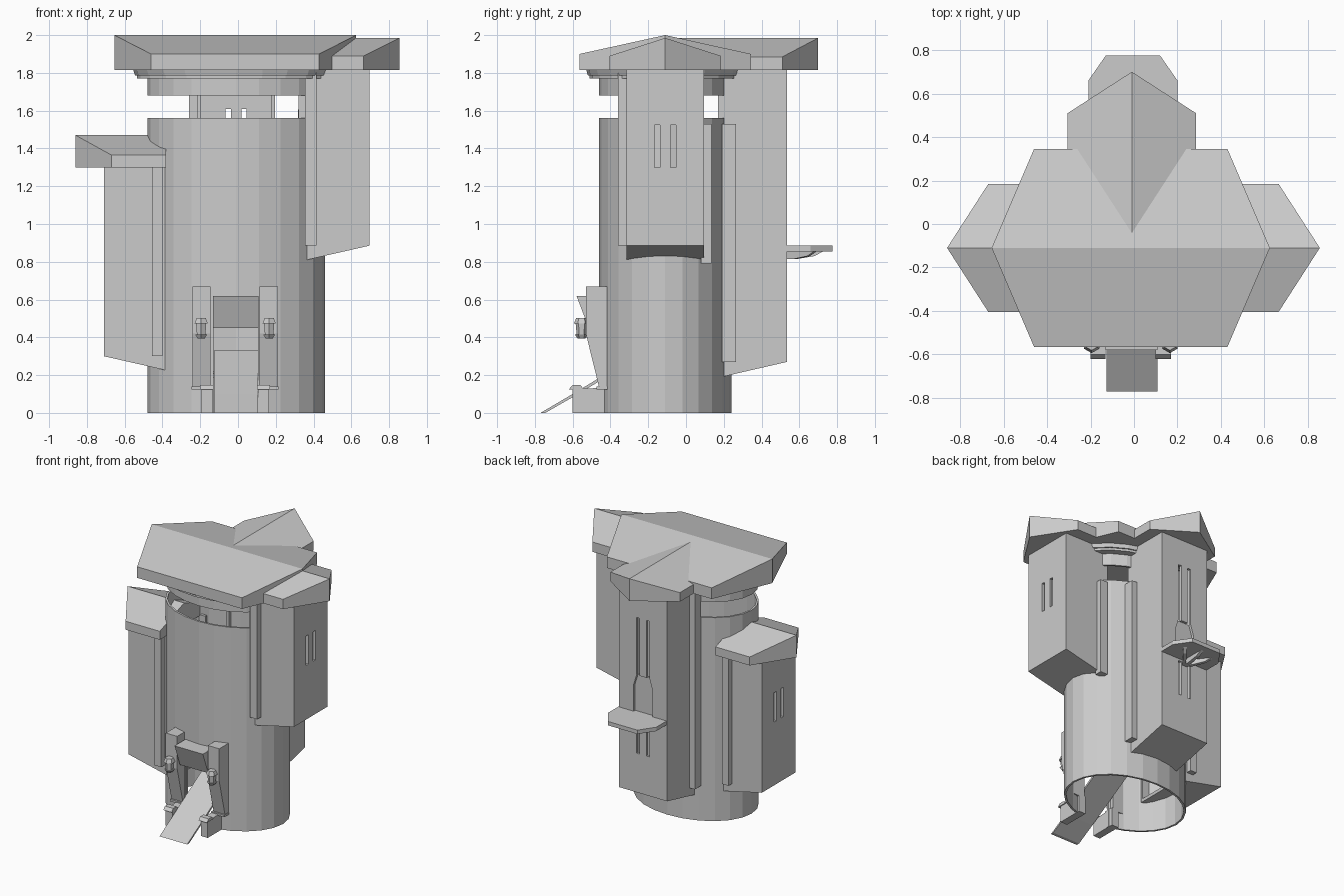
import bpy, bmesh
from math import pi, radians
from mathutils import Matrix, Vector

if "Cube" in bpy.data.objects:
    bpy.data.objects.remove(bpy.data.objects["Cube"])

CX, CY = -0.01, -0.11          # tower axis
AXIS = Matrix.Translation((CX, CY, 0))


def finish(name, bm, thick=0):
    me = bpy.data.meshes.new(name)
    bm.to_mesh(me)
    bm.free()
    ob = bpy.data.objects.new(name, me)
    bpy.context.collection.objects.link(ob)
    if thick:
        m = ob.modifiers.new("wall", 'SOLIDIFY')
        m.thickness, m.offset, m.use_even_offset = thick, -1, True
        apply(ob, m)
    return ob


def apply(ob, m):
    bpy.context.view_layer.objects.active = ob
    bpy.ops.object.modifier_apply(modifier=m.name)


def prism(name, pts, axis, lo, hi, mat=None, open_sides=(), thick=0):
    """Extrude a 2D outline along an axis; open_sides drops side faces by index."""
    put = {'x': lambda a, b, t: (t, a, b), 'y': lambda a, b, t: (a, t, b),
           'z': lambda a, b, t: (a, b, t)}[axis]
    bm = bmesh.new()
    A = [bm.verts.new(put(a, b, lo)) for a, b in pts]
    B = [bm.verts.new(put(a, b, hi)) for a, b in pts]
    n = len(pts)
    bm.faces.new(A)
    bm.faces.new(B)
    sides = [bm.faces.new((A[i], A[(i + 1) % n], B[(i + 1) % n], B[i])) for i in range(n)]
    bmesh.ops.recalc_face_normals(bm, faces=bm.faces)
    if open_sides:
        bmesh.ops.delete(bm, geom=[sides[i] for i in open_sides], context='FACES')
    if mat:
        bm.transform(mat)
    return finish(name, bm, thick)


def box(name, x, y, z, mat=None):
    return prism(name, [(x[0], y[0]), (x[1], y[0]), (x[1], y[1]), (x[0], y[1])], 'z', *z, mat=mat)


def cut(ob, cutter):
    cutter.hide_render = True
    m = ob.modifiers.new("cut", 'BOOLEAN')
    m.operation, m.solver, m.object = 'DIFFERENCE', 'EXACT', cutter
    apply(ob, m)
    bpy.data.objects.remove(cutter)


def oval(name, rx, ry, z0, z1, caps=False, thick=0, grow=1.0):
    bm = bmesh.new()
    bmesh.ops.create_cone(bm, cap_ends=caps, segments=24, radius1=1, radius2=grow, depth=z1 - z0)
    bm.transform(Matrix.Translation((CX, CY, (z0 + z1) / 2)) @ Matrix.Diagonal((rx, ry, 1, 1)))
    return finish(name, bm, thick)


def roof(name, u, w, z, mat):
    """Pointed gable slab. u: tip, shoulder, shoulder, tip; z: base, eave, ridge."""
    ring = [(u[0], 0), (u[1], -w), (u[2], -w), (u[3], 0), (u[2], w), (u[1], w)]
    bm = bmesh.new()
    lo = [bm.verts.new((a, b, z[0])) for a, b in ring]
    hi = [bm.verts.new((a, b, z[1] if b else z[2])) for a, b in ring]
    bm.faces.new(lo)
    bm.faces.new(hi[0:4])
    bm.faces.new((hi[3], hi[4], hi[5], hi[0]))
    for i in range(6):
        j = (i + 1) % 6
        bm.faces.new((lo[i], lo[j], hi[j], hi[i]))
    bmesh.ops.recalc_face_normals(bm, faces=bm.faces)
    bm.transform(mat)
    return finish(name, bm)


def turn(deg):
    return AXIS @ Matrix.Rotation(radians(deg), 4, 'Z')


# Main oval tower, collar above the open gap, and stepped rim
tower = oval("tower_wall", 0.47, 0.35, 0, 1.56, thick=0.015)
cut(tower, box("gate_cutter", (-0.13, 0.105), (-0.7, -0.3), (-0.1, 0.5)))
oval("upper_collar", 0.47, 0.35, 1.68, 1.772, thick=0.015)
oval("rim_lower", 0.525, 0.40, 1.77, 1.787, caps=True)
oval("rim_upper", 0.535, 0.41, 1.787, 1.818, caps=True, grow=1.02)

# Main roof
roof("main_roof", (-0.645, -0.45, 0.44, 0.635), 0.455, (1.815, 1.90, 2.0), AXIS)


# Hanging wings: angle, inner/outer reach, bottom inner/outer, top, slit ranges
def wing(name, deg, u0, u1, z_in, z_out, top, slits):
    M = turn(deg)
    ob = prism(name + "_wing", [(u0, z_in), (u1, z_out), (u1, top), (u0, top)], 'y',
               -0.205, 0.205, M, open_sides=(2, 3), thick=0.02)
    for z in slits:
        for v in (-0.042, 0.042):
            cut(ob, box("slit_cutter", (u1 - 0.06, u1 + 0.1), (v - 0.014, v + 0.014), z, M))
    return ob


wing("right", 0, 0.33, 0.705, 0.80, 0.885, 1.82, [(1.30, 1.525)])
wing("left", 180, 0.32, 0.70, 0.214, 0.30, 1.31, [(0.785, 1.01)])
back = wing("back", 90, 0.28, 0.645, 0.186, 0.27, 1.82, [(1.17, 1.61), (0.57, 0.84)])
roof("right_roof", (0.38, 0.38, 0.675, 0.865), 0.295, (1.815, 1.89, 1.985), turn(0))
roof("left_roof", (0.37, 0.37, 0.66, 0.85), 0.295, (1.30, 1.365, 1.47), turn(180))
roof("back_roof", (0.03, 0.03, 0.62, 0.81), 0.295, (1.815, 1.885, 1.985), turn(90))

# Corner strips where the wings meet the tower
for name, x, y, z in [
        ("right_front", (0.355, 0.415), (-0.36, -0.30), (0.885, 1.815)),
        ("right_back", (0.355, 0.415), (0.08, 0.135), (0.79, 1.53)),
        ("left_front", (-0.455, -0.40), (-0.36, -0.30), (0.30, 1.30)),
        ("left_back", (-0.455, -0.40), (0.08, 0.135), (0.30, 1.30)),
        ("back_right", (0.19, 0.24), (0.19, 0.265), (0.27, 1.53)),
        ("back_left", (-0.26, -0.21), (0.19, 0.265), (0.27, 1.815))]:
    box(name + "_strip", x, y, z)

# Balcony with doorway and brackets on the back wing
arch = [(-0.09, 0.885), (0.07, 0.885), (0.07, 1.09), (0.045, 1.17), (-0.065, 1.17), (-0.09, 1.09)]
cut(back, prism("door_cutter", arch, 'y', 0.45, 0.60))
prism("balcony_door", arch, 'y', 0.50, 0.516)
prism("balcony_floor", [(-0.21, 0.53), (0.20, 0.53), (0.20, 0.66), (0.12, 0.775),
                        (-0.13, 0.775), (-0.21, 0.66)], 'z', 0.855, 0.885)
for deg in (-38, 0, 38):
    M = Matrix.Translation((CX, 0.53, 0)) @ Matrix.Rotation(radians(deg), 4, 'Z')
    prism("balcony_bracket", [(0, 0.857), (0.2, 0.857), (0.15, 0.83), (0.06, 0.815), (0, 0.815)],
          'x', -0.012, 0.012, M)

# Gate: ramp, hood, and mirrored pillars, posts, caps and lanterns
prism("ramp", [(-0.77, 0), (-0.60, 0.10), (-0.22, 0.33), (-0.22, 0.31), (-0.60, 0.083), (-0.745, 0)],
      'x', -0.127, 0.107)
prism("gate_hood", [(-0.58, 0.62), (-0.44, 0.62), (-0.44, 0.45), (-0.515, 0.45)], 'x', -0.132, 0.108)
for side, s in (("left", -1), ("right", 1)):
    def span(a, b):
        return sorted((-0.015 + s * a, -0.015 + s * b))
    prism(side + "_gate_pillar", [(-0.40, 0.67), (-0.53, 0.67), (-0.53, 0.42), (-0.46, 0.135),
                                  (-0.40, 0.135)], 'x', *span(0.13, 0.227))
    box(side + "_pillar_foot", span(0.12, 0.23), (-0.475, -0.40), (0.125, 0.14))
    prism(side + "_ramp_post", [(-0.60, 0), (-0.60, 0.125), (-0.40, 0.135), (-0.40, 0)],
          'x', *span(0.12, 0.178))
    prism(side + "_post_cap", [(-0.62, 0.125), (-0.60, 0.148), (-0.56, 0.148), (-0.54, 0.125)],
          'x', *span(0.115, 0.185))
    x = -0.015 + s * 0.18
    for part, r1, r2, z0, z1 in (("base", 0.022, 0.036, 0.395, 0.415), ("glass", 0.026, 0.031, 0.415, 0.472),
                                 ("top", 0.041, 0.028, 0.472, 0.502)):
        bm = bmesh.new()
        bmesh.ops.create_cone(bm, cap_ends=True, segments=6, radius1=r1, radius2=r2, depth=z1 - z0)
        bm.transform(Matrix.Translation((x, -0.553, (z0 + z1) / 2)))
        finish(side + "_lantern_" + part, bm)
    box(side + "_lantern_arm", (x - 0.01, x + 0.01), (-0.56, -0.52), (0.40, 0.415))
